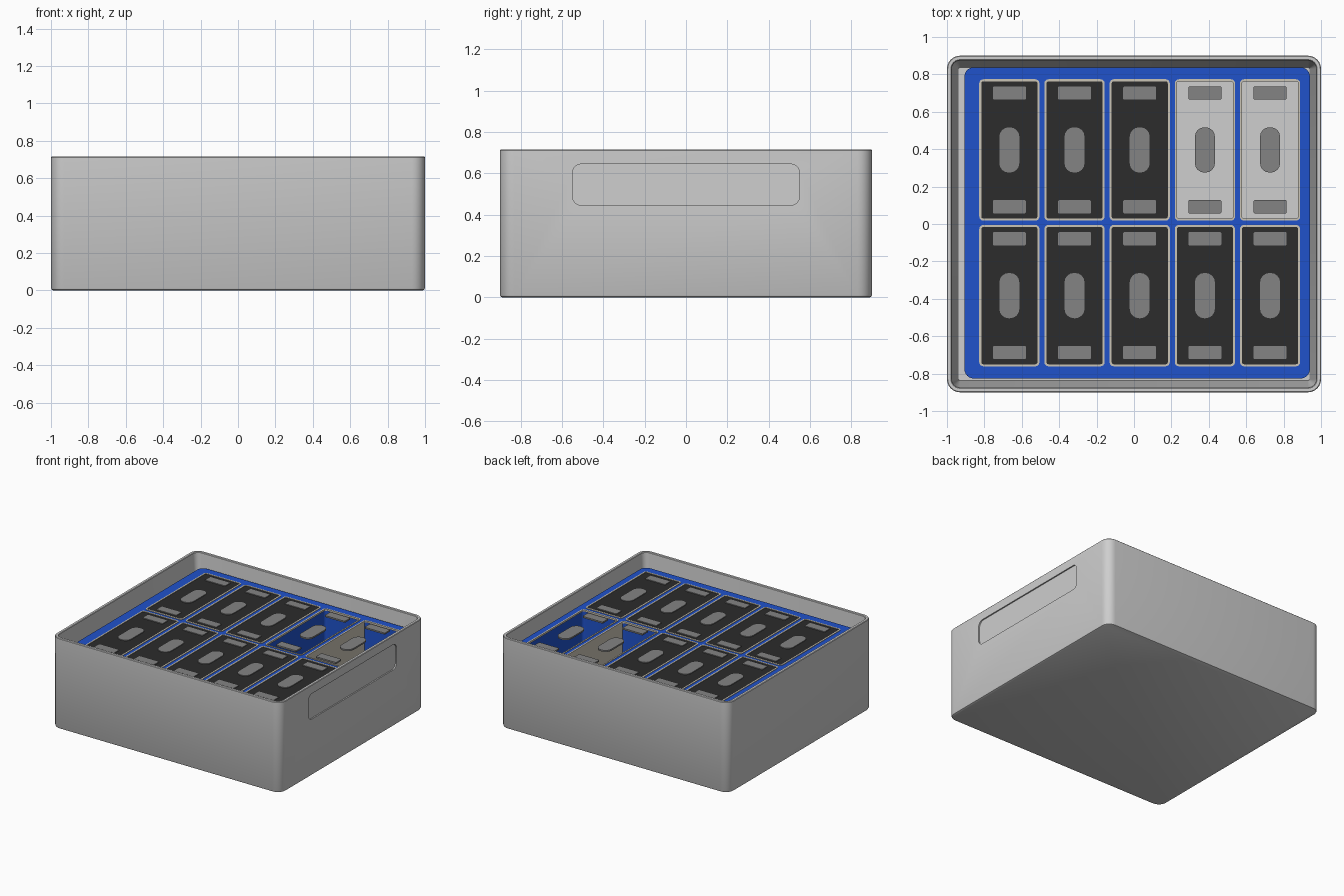
import bpy, bmesh, math

if "Cube" in bpy.data.objects:
    bpy.data.objects.remove(bpy.data.objects["Cube"])


def material(name, rgb):
    m = bpy.data.materials.new(name)
    m.diffuse_color = (*rgb, 1)
    m.use_nodes = True
    m.node_tree.nodes["Principled BSDF"].inputs["Base Color"].default_value = m.diffuse_color
    return m


GREY = material("light_grey", (0.62, 0.62, 0.62))
BLUE = material("tray_blue", (0.014, 0.085, 0.60))
DEEP = material("deep_blue", (0.003, 0.014, 0.62))
DARK = material("charcoal", (0.025, 0.025, 0.025))
METAL = material("mid_grey", (0.23, 0.23, 0.23))
CREAM = material("cream", (0.60, 0.56, 0.47))


def outline(w, d, r, n=6):
    """Rounded rectangle points, counter-clockwise."""
    pts = []
    for k, (sx, sy) in enumerate([(1, 1), (-1, 1), (-1, -1), (1, -1)]):
        for i in range(n + 1):
            a = math.pi / 2 * (k + i / n)
            pts.append((sx * (w / 2 - r) + r * math.cos(a),
                        sy * (d / 2 - r) + r * math.sin(a)))
    return pts


def loft(name, mat, centre, w, d, r, levels, n=6, closed=False):
    """Stack rounded rectangles given as (inset, z)."""
    bm = bmesh.new()
    rings = []
    for inset, z in levels:
        pts = outline(w - 2 * inset, d - 2 * inset, max(r - inset, 0.004), n)
        rings.append([bm.verts.new((centre[0] + x, centre[1] + y, z)) for x, y in pts])
    pairs = list(zip(rings, rings[1:]))
    if closed:
        pairs.append((rings[-1], rings[0]))
    else:
        bm.faces.new(rings[0][::-1])
        bm.faces.new(rings[-1])
    for a, b in pairs:
        for i in range(len(a)):
            j = (i + 1) % len(a)
            bm.faces.new((a[i], a[j], b[j], b[i]))
    bmesh.ops.recalc_face_normals(bm, faces=bm.faces)
    me = bpy.data.meshes.new(name)
    bm.to_mesh(me)
    bm.free()
    me.materials.append(mat)
    ob = bpy.data.objects.new(name, me)
    bpy.context.collection.objects.link(ob)
    return ob


def activate(ob):
    bpy.ops.object.select_all(action='DESELECT')
    ob.select_set(True)
    bpy.context.view_layer.objects.active = ob


H, FLOOR, TOP = 0.715, 0.03, 0.62

# Open case: outer shell, rim, inner wall and filleted floor
fillet = [(0.025 + 0.04 * (1 - math.cos(a)), FLOOR + 0.04 * (1 - math.sin(a)))
          for a in [math.pi / 2 * k / 4 for k in range(5)]]
shell = [(0.012, 0), (0.004, 0.004), (0, 0.012), (0, H - 0.004), (0.004, H),
         (0.021, H), (0.025, H - 0.004)]
case = loft("case", GREY, (0, 0), 2, 1.8, 0.07, shell + fillet[::-1])

# Shallow handle recess on the right side
cutter = loft("recess_cutter", GREY, (0, 0), 0.2, 1.1, 0.045, [(0, -0.05), (0, 0.05)])
cutter.rotation_euler = (0, math.pi / 2, 0)
cutter.location = (1.04, 0, 0.545)
cutter.hide_render = True
mod = case.modifiers.new("recess", 'BOOLEAN')
mod.operation = 'DIFFERENCE'
mod.solver = 'EXACT'
mod.object = cutter
activate(case)
bpy.ops.object.modifier_apply(modifier=mod.name)
bpy.data.objects.remove(cutter)
activate(case)
bpy.ops.object.shade_smooth_by_angle(angle=math.radians(35))

# Slot grid
COLS = [0.0305 + 0.3485 * (i - 2) for i in range(5)]
ROWS = [0.396, -0.383]
SW, SD, SR = 0.322, 0.756, 0.022

# Tray with ten slots, extruded from one flat profile
curve = bpy.data.curves.new("tray", 'CURVE')
curve.dimensions = '2D'
curve.fill_mode = 'BOTH'
curve.extrude = (TOP - FLOOR) / 2


def add_loop(cx, cy, w, d, r):
    pts = outline(w, d, r)
    s = curve.splines.new('POLY')
    s.points.add(len(pts) - 1)
    for p, (x, y) in zip(s.points, pts):
        p.co = (cx + x, cy + y, 0, 1)
    s.use_cyclic_u = True


add_loop(0.017, 0.006, 1.847, 1.664, 0.05)
for cx in COLS:
    for cy in ROWS:
        add_loop(cx, cy, SW - 0.004, SD - 0.004, SR)
curve.materials.append(BLUE)
tray = bpy.data.objects.new("tray", curve)
tray.location.z = (TOP + FLOOR) / 2
bpy.context.collection.objects.link(tray)
activate(tray)
bpy.ops.object.convert(target='MESH')

# Cells, rims and terminals; two slots at the back right are empty
for i, cx in enumerate(COLS):
    for j, cy in enumerate(ROWS):
        tag = f"_{i + 1}_{j + 1}"
        loft("slot_rim" + tag, CREAM, (cx, cy), SW, SD, SR,
             [(0, TOP - 0.01), (0, TOP + 0.004), (0.011, TOP + 0.004), (0.011, TOP - 0.01)],
             4, closed=True)
        if j == 0 and i >= 3:
            loft("slot_floor" + tag, DEEP, (cx, cy), SW - 0.006, SD - 0.006, SR,
                 [(0, FLOOR), (0, FLOOR + 0.03)], 4)
        else:
            loft("cell" + tag, DARK, (cx, cy), SW - 0.012, SD - 0.012, SR,
                 [(0, FLOOR), (0, TOP)], 4)
        z = [(0, TOP - 0.006), (0, TOP + 0.006)]
        loft("cell_vent" + tag, METAL, (cx, cy), 0.107, 0.242, 0.05, z, 4)
        for side, s in (("back", 1), ("front", -1)):
            loft(f"terminal_{side}" + tag, METAL, (cx, cy + s * 0.304),
                 0.176, 0.07, 0.004, z, 1)

# Pale divider between the two empty slots
loft("divider", CREAM, ((COLS[3] + COLS[4]) / 2, ROWS[0]), 0.038, SD - 0.01, 0.004,
     [(0, FLOOR + 0.03), (0, TOP - 0.01)], 1)
